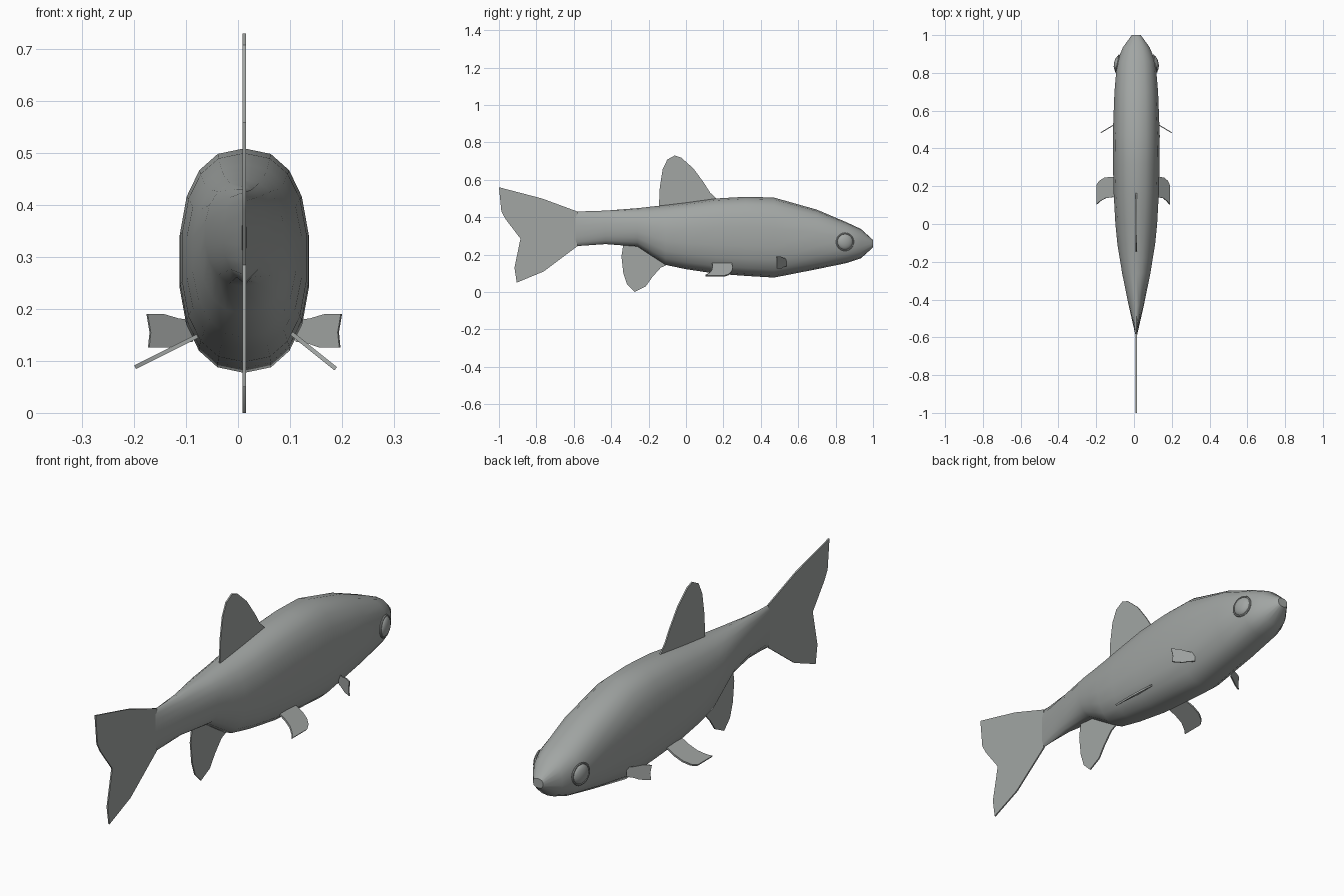
import bpy, bmesh, math
from mathutils import Vector

if "Cube" in bpy.data.objects:
    bpy.data.objects.remove(bpy.data.objects["Cube"])

CX = 0.012  # the body midline sits slightly off centre
skin = bpy.data.materials.new("grey green skin")
skin.diffuse_color = (0.36, 0.38, 0.37, 1)
skin.use_nodes = True
skin.node_tree.nodes["Principled BSDF"].inputs["Base Color"].default_value = skin.diffuse_color


def finish(name, bm, angle=40):
    bmesh.ops.recalc_face_normals(bm, faces=bm.faces[:])
    me = bpy.data.meshes.new(name)
    bm.to_mesh(me)
    bm.free()
    me.materials.append(skin)
    ob = bpy.data.objects.new(name, me)
    bpy.context.collection.objects.link(ob)
    bpy.ops.object.select_all(action='DESELECT')
    bpy.context.view_layer.objects.active = ob
    ob.select_set(True)
    bpy.ops.object.shade_smooth_by_angle(angle=math.radians(angle))
    return ob


def plate(name, pts, thick):
    """Thin fin: an outline extruded evenly to both sides of its plane."""
    bm = bmesh.new()
    face = bm.faces.new([bm.verts.new(p) for p in pts])
    face.normal_update()
    off = face.normal * thick
    bmesh.ops.translate(bm, verts=bm.verts[:], vec=-off / 2)
    ext = bmesh.ops.extrude_face_region(bm, geom=[face], use_keep_orig=True)
    bmesh.ops.translate(bm, vec=off, verts=[
        v for v in ext["geom"] if isinstance(v, bmesh.types.BMVert)])
    return finish(name, bm, 30)


# Body: lofted superellipse sections (y, bottom, top, half width, exponent)
sections = [
    (1.00, 0.238, 0.278, 0.024, 2.6),
    (0.935, 0.180, 0.337, 0.072, 2.4),
    (0.86, 0.155, 0.372, 0.103, 2.3),
    (0.70, 0.122, 0.440, 0.117, 2.4),
    (0.47, 0.077, 0.505, 0.126, 2.4),
    (0.32, 0.086, 0.509, 0.125, 2.4),
    (0.16, 0.098, 0.500, 0.121, 2.4),
    (0.00, 0.122, 0.478, 0.112, 2.3),
    (-0.11, 0.145, 0.465, 0.101, 2.2),
    (-0.18, 0.190, 0.457, 0.089, 2.2),
    (-0.26, 0.243, 0.448, 0.076, 2.2),
    (-0.43, 0.256, 0.435, 0.041, 2.1),
    (-0.59, 0.245, 0.430, 0.004, 2.0),
]
SIDES = 18
bm = bmesh.new()
rings = []
for y, lo, hi, w, e in sections:
    ring = []
    for i in range(SIDES):
        a = 2 * math.pi * i / SIDES
        s, c = math.sin(a), math.cos(a)
        x = CX + w * math.copysign(abs(s) ** (2 / e), s)
        z = (lo + hi) / 2 + (hi - lo) / 2 * math.copysign(abs(c) ** (2 / e), c)
        ring.append(bm.verts.new((x, y, z)))
    rings.append(ring)
for r0, r1 in zip(rings, rings[1:]):
    for i in range(SIDES):
        j = (i + 1) % SIDES
        bm.faces.new((r0[i], r0[j], r1[j], r1[i]))
bm.faces.new(rings[0])
bm.faces.new(rings[-1])
finish("body", bm)

# Fins on the midline, drawn in side view (y, z)
midline = {
    "dorsal_fin": [(-0.145, 0.45), (-0.14, 0.56), (-0.125, 0.655), (-0.10, 0.708),
                   (-0.06, 0.73), (-0.025, 0.718), (0.04, 0.66), (0.095, 0.585),
                   (0.13, 0.53), (0.168, 0.495), (0.10, 0.47)],
    "tail_fin": [(-0.58, 0.43), (-0.77, 0.50), (-1.0, 0.56), (-0.987, 0.43),
                 (-0.965, 0.39), (-0.885, 0.285), (-0.917, 0.13), (-0.905, 0.05),
                 (-0.76, 0.11), (-0.58, 0.245)],
    "anal_fin": [(-0.335, 0.255), (-0.345, 0.19), (-0.335, 0.10), (-0.315, 0.04),
                 (-0.275, 0.0), (-0.215, 0.03), (-0.18, 0.08), (-0.135, 0.13),
                 (-0.08, 0.155), (-0.16, 0.21), (-0.25, 0.26)],
}
for name, outline in midline.items():
    plate(name, [(CX, y, z) for y, z in outline], 0.006)

# Pelvic fins: (along, y) outline swept back, from root to tip in x/z
pelvic = [(0, 0.245), (0.35, 0.25), (0.65, 0.245), (0.88, 0.228), (1, 0.205),
          (1, 0.103), (0.85, 0.12), (0.6, 0.137), (0.3, 0.142), (0, 0.14)]
for name, root, tip in (("left_pelvic_fin", (-0.078, 0.148), (-0.198, 0.088)),
                        ("right_pelvic_fin", (0.103, 0.153), (0.188, 0.085))):
    a, b = Vector(root), Vector(tip)
    pts = []
    for u, y in pelvic:
        p = a.lerp(b, u)
        pts.append((p.x, y, p.y))
    plate(name, pts, 0.008)

# Pectoral fins (distance from midline, z), angled backwards
pectoral = [(0.10, 0.178), (0.128, 0.182), (0.155, 0.19), (0.187, 0.19),
            (0.181, 0.155), (0.184, 0.126), (0.145, 0.126), (0.125, 0.133),
            (0.10, 0.137)]
for name, side in (("left_pectoral_fin", -1), ("right_pectoral_fin", 1)):
    plate(name, [(CX + side * d, 0.53 - 0.6 * (d - 0.11), z) for d, z in pectoral], 0.005)

# Eyes: shallow domes with a thin raised rim
for name, side in (("left_eye", -1), ("right_eye", 1)):
    bm = bmesh.new()
    bmesh.ops.create_uvsphere(bm, u_segments=20, v_segments=12, radius=1)
    for v in bm.verts:
        v.co = (v.co.z * 0.02, v.co.x * 0.043, v.co.y * 0.043)
    ob = finish(name, bm)
    ob.location = (CX + side * 0.098, 0.85, 0.268)
    ob.rotation_euler = (0, 0, side * 0.2)
    bpy.ops.mesh.primitive_torus_add(
        major_radius=0.045, minor_radius=0.004, major_segments=24, minor_segments=6,
        location=(CX + side * 0.101, 0.85, 0.268),
        rotation=(0, math.pi / 2, side * 0.2))
    rim = bpy.context.object
    rim.name = name + "_rim"
    rim.data.materials.append(skin)
    bpy.ops.object.shade_smooth_by_angle(angle=math.radians(50))
